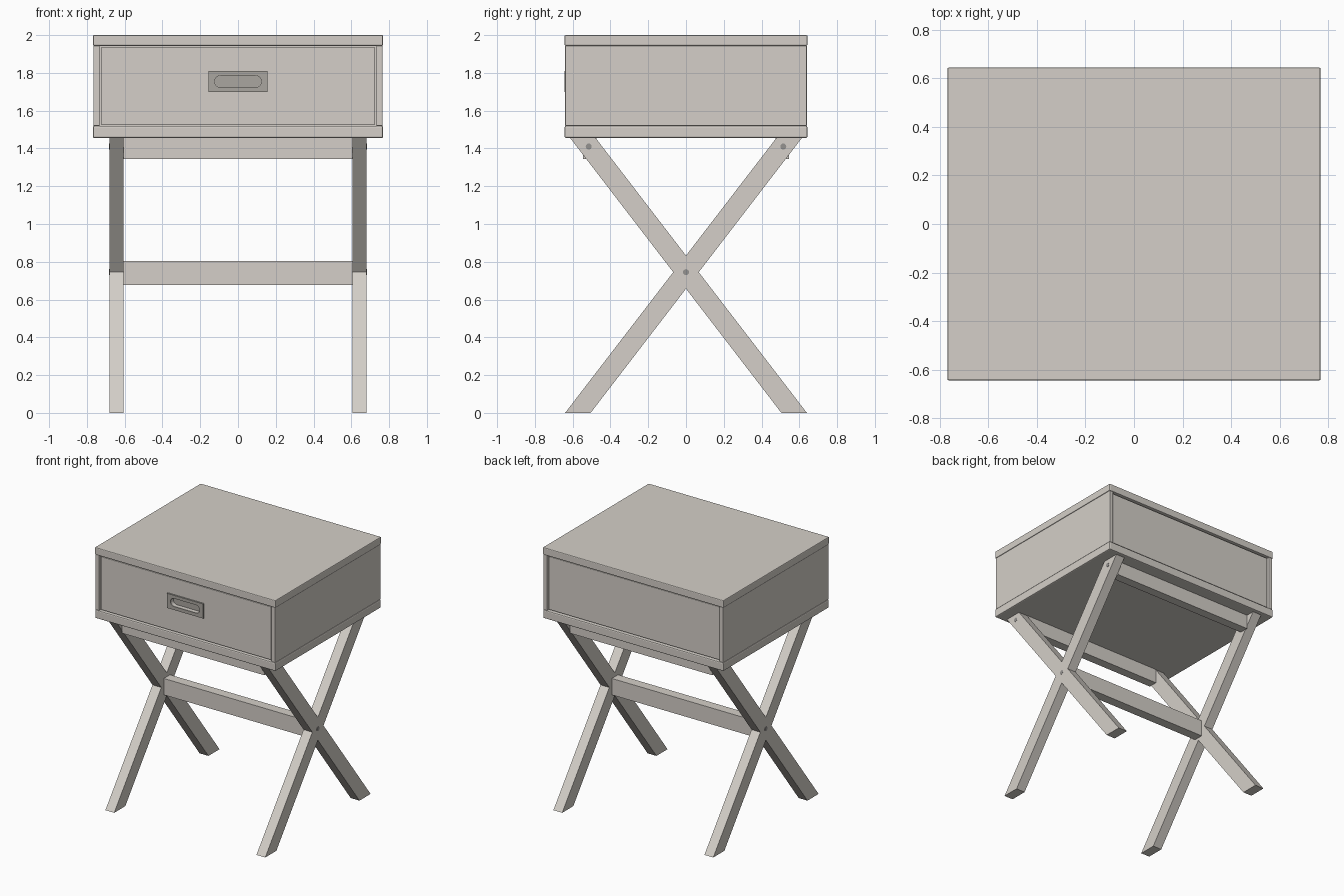
import bpy, bmesh, math

if "Cube" in bpy.data.objects:
    bpy.data.objects.remove(bpy.data.objects["Cube"])

def material(name, rgb):
    m = bpy.data.materials.new(name)
    m.diffuse_color = (*rgb, 1)
    m.use_nodes = True
    m.node_tree.nodes["Principled BSDF"].inputs["Base Color"].default_value = m.diffuse_color
    return m

WOOD = material("warm grey paint", (0.66, 0.625, 0.58))
PULL = material("pull grey", (0.40, 0.38, 0.35))
PIN = material("bolt grey", (0.30, 0.29, 0.28))

def finish(name, bm, mat):
    bmesh.ops.recalc_face_normals(bm, faces=bm.faces)
    me = bpy.data.meshes.new(name)
    bm.to_mesh(me)
    bm.free()
    me.materials.append(mat)
    ob = bpy.data.objects.new(name, me)
    bpy.context.collection.objects.link(ob)
    return ob

def box(name, x, y, z, mat=WOOD, bevel=0.0):
    bm = bmesh.new()
    bmesh.ops.create_cube(bm, size=1)
    for v in bm.verts:
        v.co = [(a + b) / 2 + c * (b - a) for c, (a, b) in zip(v.co, (x, y, z))]
    if bevel:
        bmesh.ops.bevel(bm, geom=bm.edges[:], offset=bevel, segments=2,
                        profile=0.5, affect='EDGES')
    return finish(name, bm, mat)

def prism(name, pts, axis, a, b, mat=WOOD):
    """Extrude a 2D outline (u, z) from a to b along x or y."""
    bm = bmesh.new()
    place = (lambda u, z, t: (t, u, z)) if axis == 'x' else (lambda u, z, t: (u, t, z))
    lo = [bm.verts.new(place(u, z, a)) for u, z in pts]
    hi = [bm.verts.new(place(u, z, b)) for u, z in pts]
    bm.faces.new(lo)
    bm.faces.new(hi)
    n = len(pts)
    for i in range(n):
        j = (i + 1) % n
        bm.faces.new((lo[i], lo[j], hi[j], hi[i]))
    return finish(name, bm, mat)

def stadium(half_w, r, zc, n=10):
    pts = []
    for cx, start in ((half_w - r, -90), (-half_w + r, 90)):
        for i in range(n + 1):
            t = math.radians(start + 180 * i / n)
            pts.append((cx + r * math.cos(t), zc + r * math.sin(t)))
    return pts

def cut(ob, cutter):
    mod = ob.modifiers.new("cut", 'BOOLEAN')
    mod.operation = 'DIFFERENCE'
    mod.solver = 'EXACT'
    mod.object = cutter
    bpy.context.view_layer.objects.active = ob
    bpy.ops.object.modifier_apply(modifier=mod.name)

# Cabinet: top, bottom, side panels, back
box("top_board", (-0.768, 0.768), (-0.643, 0.643), (1.943, 2.0), bevel=0.006)
box("bottom_board", (-0.768, 0.768), (-0.643, 0.643), (1.455, 1.52), bevel=0.008)
for s, side in ((-1, "left"), (1, "right")):
    x = sorted((s * 0.733, s * 0.765))
    box(side + "_panel", x, (-0.64, 0.64), (1.519, 1.944), bevel=0.004)
box("back_panel", (-0.725, 0.725), (0.605, 0.63), (1.527, 1.935), bevel=0.003)
box("cabinet_core", (-0.734, 0.734), (-0.58, 0.60), (1.515, 1.945))

# Drawer front with a recessed pull
drawer = box("drawer_front", (-0.725, 0.725), (-0.632, -0.575), (1.527, 1.935), bevel=0.003)
plate = box("pull_plate", (-0.155, 0.155), (-0.644, -0.631), (1.698, 1.81), PULL)
cutter = prism("pull_cutter", stadium(0.124, 0.031, 1.755), 'y', -0.70, -0.603)
cutter.hide_render = True
cut(drawer, cutter)
cut(plate, cutter)
bpy.data.objects.remove(cutter)
prism("pull_cup_floor", stadium(0.123, 0.030, 1.755), 'y', -0.609, -0.602, PULL)

# Crossed legs, half-lapped in one plane
K, H, OUT, INN = 0.7685, 1.456, 0.64, 0.505
zm = (OUT + INN) / (2 * K)
ym = (OUT - INN) / 2
rising = [(-OUT, 0), (-INN, 0), (K * H - INN, H), (K * H - OUT, H)]
falling_top = [(OUT - K * H, H), (INN - K * H, H), (-ym, zm), (0, OUT / K)]
falling_low = [(OUT, 0), (INN, 0), (0, INN / K), (ym, zm)]
for s, side in ((-1, "left"), (1, "right")):
    a, b = s * 0.605, s * 0.68
    prism(side + "_rising_leg", rising, 'x', a, b)
    prism(side + "_falling_leg_upper", falling_top, 'x', a, b)
    prism(side + "_falling_leg_lower", falling_low, 'x', a, b)
    # Bolt heads
    for i, (y, z) in enumerate(((-0.515, 1.41), (0.515, 1.41), (0, 0.745))):
        ring = [(y + 0.016 * math.cos(k * math.pi / 8), z + 0.016 * math.sin(k * math.pi / 8))
                for k in range(16)]
        prism(f"{side}_bolt_{i + 1}", ring, 'x', s * 0.675, s * 0.682, PIN)

# Rails between the leg pairs
box("front_rail", (-0.606, 0.606), (-0.545, -0.475), (1.345, 1.456))
box("back_rail", (-0.606, 0.606), (0.475, 0.545), (1.345, 1.456))
box("middle_stretcher", (-0.606, 0.606), (-0.0375, 0.0375), (0.677, 0.803))
